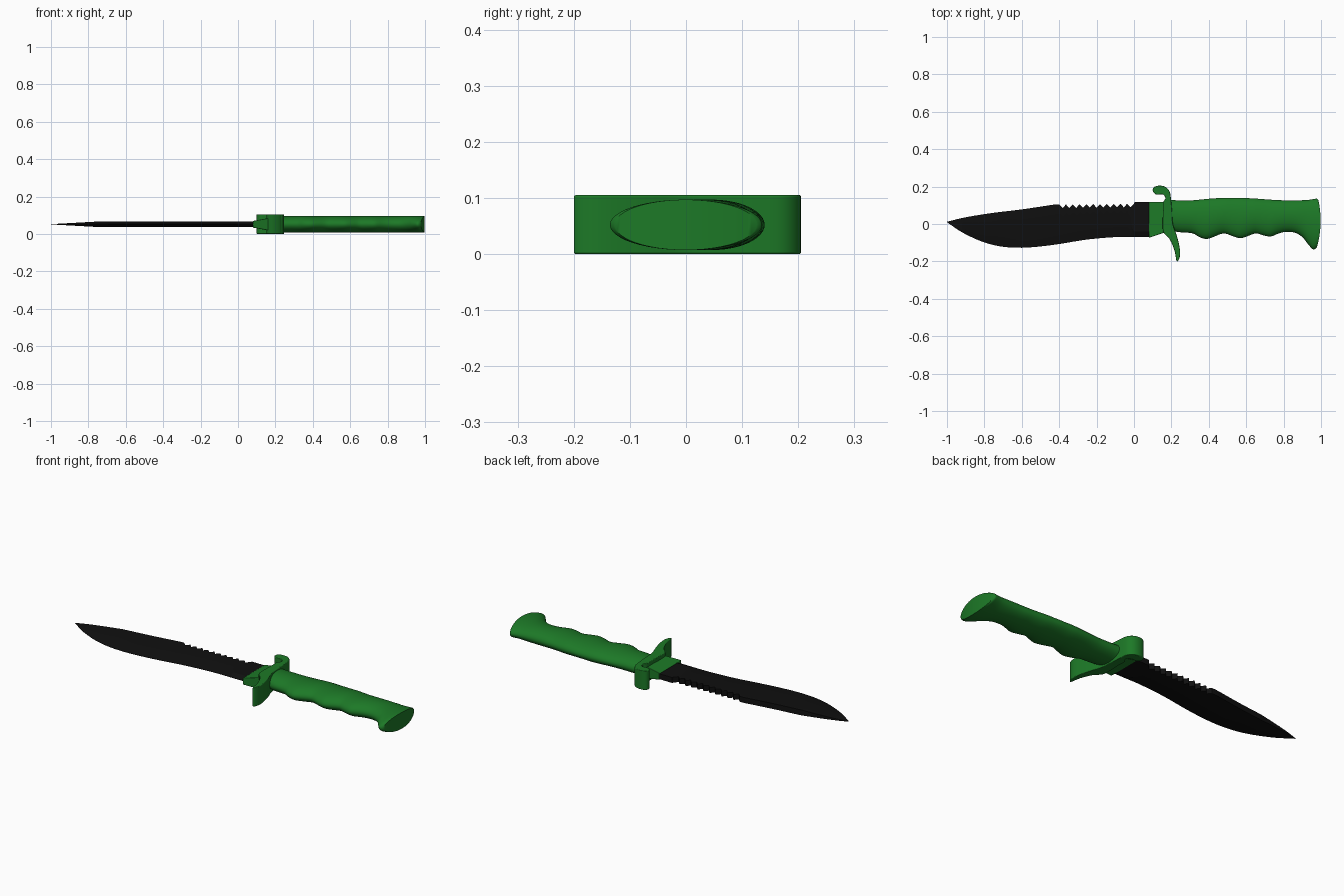
import bpy, bmesh, math
from mathutils import Vector

if "Cube" in bpy.data.objects:
    bpy.data.objects.remove(bpy.data.objects["Cube"])

ZC = 0.055  # mid plane of the knife


def material(name, col):
    m = bpy.data.materials.new(name)
    m.diffuse_color = (*col, 1)
    m.use_nodes = True
    m.node_tree.nodes["Principled BSDF"].inputs["Base Color"].default_value = m.diffuse_color
    return m


GREEN = material("green", (0.012, 0.19, 0.02))
BLACK = material("black", (0.005, 0.005, 0.005))


def catmull(pts, steps, closed=False):
    """Smooth curve through points of any dimension."""
    n, out = len(pts), []
    get = (lambda i: pts[i % n]) if closed else (lambda i: pts[max(0, min(n - 1, i))])
    for i in range(n if closed else n - 1):
        for s in range(steps):
            t = s / steps
            out.append([0.5 * (2 * b + (c - a) * t + (2 * a - 5 * b + 4 * c - d) * t * t
                               + (3 * b - a - 3 * c + d) * t ** 3)
                        for a, b, c, d in zip(get(i - 1), get(i), get(i + 1), get(i + 2))])
    return out if closed else out + [list(pts[-1])]


def at(pts, x):
    """Height of a polyline at x."""
    for (x0, y0), (x1, y1) in zip(pts, pts[1:]):
        if x <= x1:
            return y0 + (y1 - y0) * (x - x0) / (x1 - x0)
    return pts[-1][1]


def make(name, verts, faces, mat, angle=30, bevel=0):
    me = bpy.data.meshes.new(name)
    me.from_pydata([Vector(v) for v in verts], [], faces)
    bm = bmesh.new()
    bm.from_mesh(me)
    bmesh.ops.remove_doubles(bm, verts=bm.verts, dist=1e-5)
    bmesh.ops.recalc_face_normals(bm, faces=bm.faces)
    bm.to_mesh(me)
    bm.free()
    me.materials.append(mat)
    ob = bpy.data.objects.new(name, me)
    bpy.context.collection.objects.link(ob)
    if bevel:
        b = ob.modifiers.new("bevel", "BEVEL")
        b.width, b.segments, b.angle_limit = bevel, 3, math.radians(50)
    bpy.ops.object.select_all(action="DESELECT")
    ob.select_set(True)
    bpy.context.view_layer.objects.active = ob
    bpy.ops.object.shade_smooth_by_angle(angle=math.radians(angle))
    return ob


def loft(rings):
    """Side faces joining equal-length rings."""
    n = len(rings[0])
    verts = [v for r in rings for v in r]
    faces = [(k * n + i, k * n + (i + 1) % n, (k + 1) * n + (i + 1) % n, (k + 1) * n + i)
             for k in range(len(rings) - 1) for i in range(n)]
    return verts, faces


# Blade: spine with saw teeth, flat sides, ground cutting edge
spine = catmull([(-1, .012), (-.9, .036), (-.75, .06), (-.6, .078), (-.42, .105)], 5)
TEETH = 11
for i in range(TEETH * 2 + 1):
    x = -0.4 + 0.4 * i / (TEETH * 2)
    spine.append((x, (0.104 if i % 2 == 0 else 0.085) + 0.012 * (x + .4)))
spine += [(0.003, .117), (.09, .117)]
belly = catmull([(-1, .01), (-.95, -.025), (-.9, -.055), (-.8, -.099), (-.7, -.122), (-.6, -.127),
                 (-.5, -.12), (-.4, -.107), (-.25, -.083), (-.1, -.07), (0, -.069), (.09, -.069)], 4)
rings = []
for x, top in spine:
    low = at(belly, x)
    half = 0.015 * min(1, 0.05 + (x + 1) / 0.27)
    ridge = low + 0.4 * (at(belly, x) * -1 + 0.09) * min(1, (x + 1) / .4) if x < 0.0 else low + .03
    ridge = min(ridge, low + (top - low) * .45)
    rings.append([(x, top, ZC + half), (x, ridge, ZC + half), (x, low, ZC + .001),
                  (x, low, ZC - .001), (x, ridge, ZC - half), (x, top, ZC - half)])
v, f = loft(rings)
f += [tuple(range(6)), tuple(range(len(v) - 6, len(v)))]
make("blade", v, f, BLACK, 20)

# Collar: wedge between blade and guard
rings = [[(x, t, ZC + h), (x, b, ZC + h), (x, b, ZC - h), (x, t, ZC - h)]
         for x, t, b, h in ((.08, .118, -.074, .018), (.18, .118, -.04, .036))]
v, f = loft(rings)
make("collar", v, f + [(0, 1, 2, 3), (4, 5, 6, 7)], GREEN, bevel=.003)

# Guard: S-shaped outline, extruded through the thickness
outline = catmull([(.101, .175), (.105, .195), (.13, .205), (.165, .2), (.19, .175), (.198, .13),
                   (.203, .07), (.208, 0), (.228, -.06), (.243, -.12), (.247, -.165), (.235, -.198),
                   (.226, -.192), (.216, -.14), (.19, -.08), (.158, -.045), (.153, 0), (.155, .07),
                   (.155, .115), (.168, .137), (.155, .158), (.12, .157)], 3, True)
rings = [[(x, y, z) for x, y in outline] for z in (.003, .108)]
v, f = loft(rings)
n = len(outline)
make("guard", v, f + [tuple(range(n)), tuple(range(n, 2 * n))], GREEN, 40, bevel=.008)

# Handle: oval sections given as (top x, top y, bottom x, bottom y)
stations = [(.18, .13, .18, -.02), (.22, .127, .23, -.042), (.3, .126, .31, -.049),
            (.35, .13, .35, -.07), (.39, .134, .39, -.08), (.43, .137, .43, -.067),
            (.48, .14, .48, -.05), (.53, .14, .53, -.066), (.57, .14, .57, -.076),
            (.61, .138, .61, -.064), (.65, .136, .65, -.05), (.69, .133, .69, -.06),
            (.73, .13, .73, -.067), (.77, .128, .77, -.052), (.81, .126, .81, -.042),
            (.86, .126, .86, -.046), (.9, .127, .9, -.07), (.935, .129, .93, -.107),
            (.965, .134, .952, -.132), (.978, .135, .965, -.135), (.986, .126, .977, -.127)]
N = 48
rings = []
for k, (xt, yt, xb, yb) in enumerate(catmull(stations, 3)):
    bulge = 0.016 * max(0, min(1, (xt - .93) / .05))
    ring = []
    for i in range(N):
        a = 2 * math.pi * i / N
        c = math.cos(a)
        t = (1 + c) / 2
        ring.append((xb + (xt - xb) * t + bulge * (1 - c * c),
                     yb + (yt - yb) * t, ZC + .045 * math.sin(a)))
    rings.append(ring)
v, f = loft(rings)
# Curved pommel face in strips across the thickness, flat hidden front cap
e = len(v) - N
f += [(e + i, e + i + 1, e + N - i - 1, e + (N - i) % N) for i in range(1, N // 2 - 1)]
f += [(e, e + 1, e + N - 1), (e + N // 2 - 1, e + N // 2, e + N // 2 + 1), tuple(range(N))]
make("handle", v, f, GREEN, 40)
# Drop the model's underside exactly onto the ground plane
for ob in bpy.data.objects:
    ob.location.z = -0.003
